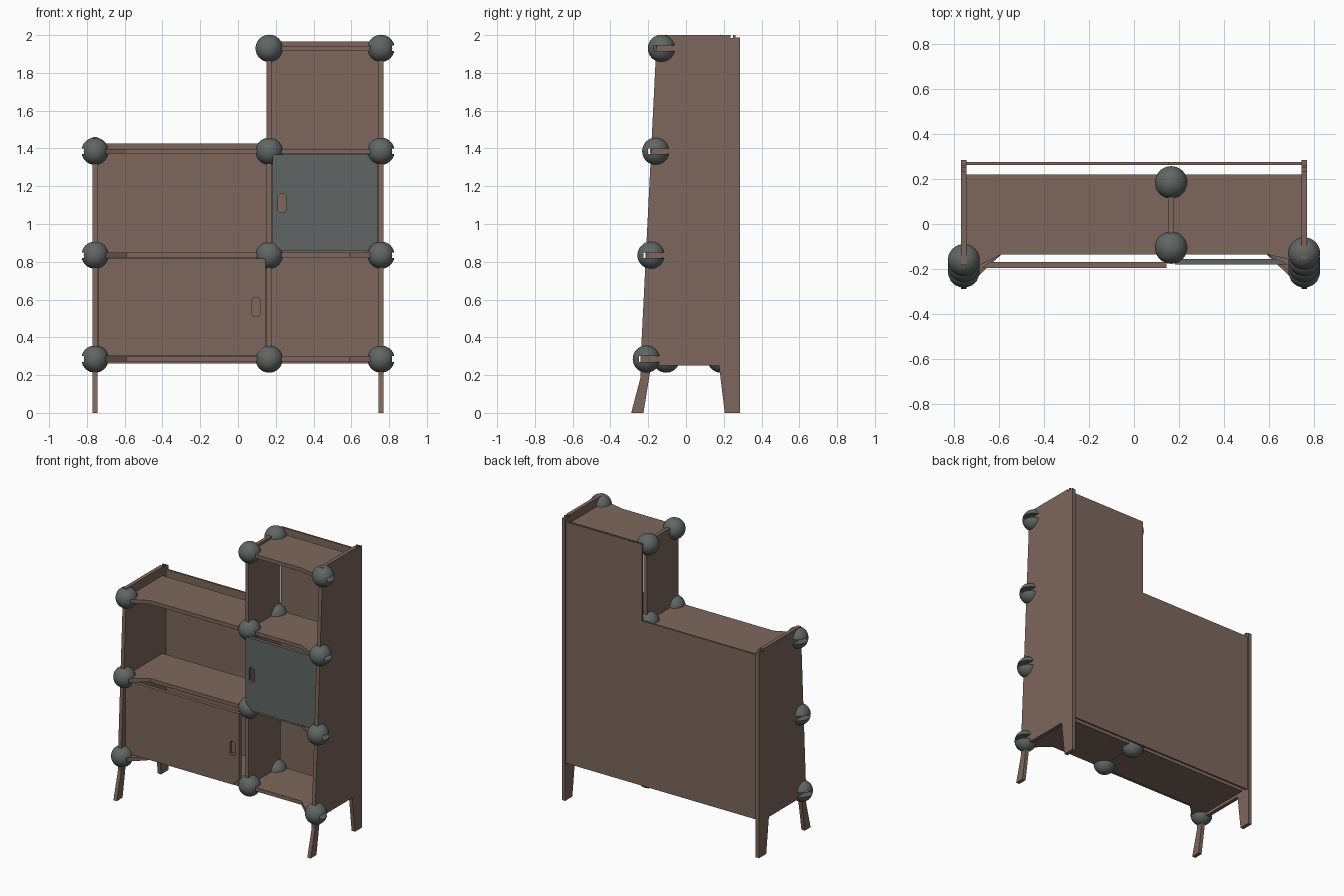
import bpy, bmesh
from mathutils import Matrix, Vector

old = bpy.data.objects.get("Cube")
if old:
    bpy.data.objects.remove(old, do_unlink=True)


def material(name, rgb):
    m = bpy.data.materials.new(name)
    m.use_nodes = True
    color = (*rgb, 1)
    m.diffuse_color = color
    bsdf = m.node_tree.nodes["Principled BSDF"]
    bsdf.inputs["Base Color"].default_value = color
    bsdf.inputs["Roughness"].default_value = 0.7
    return m


BROWN = material("warm brown", (0.205, 0.137, 0.109))
GREY = material("slate grey", (0.118, 0.133, 0.126))
T = 0.026          # board thickness
SIDE_X = 0.757     # side panel centre
MID_X = 0.165      # divider centre
R = 0.072          # ball radius
BACK_Y = 0.22      # rear edge of shelves
# (height, front ball y) for each shelf
LEVELS = [(0.285, -0.21), (0.835, -0.185), (1.385, -0.16), (1.93, -0.13)]


def finish(name, bm, mat):
    bmesh.ops.recalc_face_normals(bm, faces=bm.faces)
    mesh = bpy.data.meshes.new(name)
    bm.to_mesh(mesh)
    bm.free()
    mesh.materials.append(mat)
    ob = bpy.data.objects.new(name, mesh)
    bpy.context.collection.objects.link(ob)
    return ob


def board(name, outline, axis, start, depth, mat=BROWN):
    """Extrude a 2D outline along an axis; the outline uses the other two axes."""
    def point(a, b):
        v = [a, b]
        v.insert(axis, start)
        return Vector(v)
    bm = bmesh.new()
    face = bm.faces.new([bm.verts.new(point(a, b)) for a, b in outline])
    push = Vector((0, 0, 0))
    push[axis] = depth
    ext = bmesh.ops.extrude_face_region(bm, geom=[face])
    bmesh.ops.translate(bm, vec=push, verts=[g for g in ext["geom"] if isinstance(g, bmesh.types.BMVert)])
    return finish(name, bm, mat)


def rect(a0, a1, b0, b1, c=0.0):
    """Rectangle, optionally with all four corners chamfered by c."""
    if not c:
        return [(a0, b0), (a1, b0), (a1, b1), (a0, b1)]
    return [(a0 + c, b0), (a1 - c, b0), (a1, b0 + c), (a1, b1 - c),
            (a1 - c, b1), (a0 + c, b1), (a0, b1 - c), (a0, b0 + c)]


def cut(ob, cutter):
    cutter.hide_render = True
    mod = ob.modifiers.new("cut", "BOOLEAN")
    mod.operation = "DIFFERENCE"
    mod.solver = "EXACT"
    mod.object = cutter
    bpy.ops.object.select_all(action="DESELECT")
    bpy.context.view_layer.objects.active = ob
    ob.select_set(True)
    bpy.ops.object.modifier_apply(modifier=mod.name)
    bpy.data.objects.remove(cutter, do_unlink=True)


# Side panels with splayed legs
def side_panel(name, x, top):
    front_top = -0.24 + 0.05 * (top - 0.285)
    outline = [(0.285, 0), (0.205, 0), (0.175, 0.25), (-0.185, 0.25),
               (-0.225, 0), (-0.29, 0), (-0.24, 0.19), (-0.24, 0.285),
               (front_top, top), (0.235, top), (0.235, top - 0.015),
               (0.25, top - 0.015), (0.25, top), (0.262, top),
               (0.262, top - 0.012), (0.285, top - 0.012)]
    board(name, outline, 0, x - T / 2, T)


side_panel("left_side_panel", SIDE_X, 2.0)
side_panel("right_side_panel", -SIDE_X, 1.46)

# Central divider
board("divider", rect(-0.135, BACK_Y, 0.27, 1.96), 0, MID_X - T / 2, T)

# Back panel, stepped to follow the two heights
xe, xm = SIDE_X - T / 2, MID_X - T / 2
board("back_panel", [(-xe, 0.262), (xe, 0.262), (xe, 1.965), (xm, 1.965), (xm, 1.425), (-xe, 1.425)],
      1, 0.262, 0.013)


# Shelves, with flared tabs reaching the front balls
def shelf(name, z, ball_y, full):
    tip = ball_y - 0.03
    tab = [(xe, BACK_Y), (xe, tip), (0.7, tip), (0.59, -0.135)]
    if full:
        outline = tab + [(-x, y) for x, y in reversed(tab)]
    else:
        outline = tab + [(xm, -0.135), (xm, BACK_Y)]
    board(name, outline, 2, z - T / 2, T)


for i, (z, y) in enumerate(LEVELS):
    shelf(f"shelf_{i + 1}", z, y, i < 3)


# Ball joints
def ball(name, x, y, z, slotted):
    bm = bmesh.new()
    bmesh.ops.create_uvsphere(bm, u_segments=40, v_segments=24, radius=R,
                              matrix=Matrix.Translation((x, y, z)))
    ob = finish(name, bm, GREY)
    if slotted:
        cut(ob, board("slot_cutter", rect(x - 0.1, x + 0.1, y - 0.04, y + 0.1), 2, z - 0.015, 0.03))
    bpy.ops.object.select_all(action="DESELECT")
    bpy.context.view_layer.objects.active = ob
    ob.select_set(True)
    bpy.ops.object.shade_smooth_by_angle()


for i, (z, y) in enumerate(LEVELS):
    ball(f"left_ball_{i + 1}", SIDE_X, y, z, True)
    if i < 3:
        ball(f"right_ball_{i + 1}", -SIDE_X, y, z, True)
    ball(f"divider_front_ball_{i + 1}", MID_X, -0.105, z, False)
    ball(f"divider_back_ball_{i + 1}", MID_X, 0.185, z, False)


# Doors with chamfered lower corners and a finger slot
def door(name, x0, x1, z0, z1, y, grip, mat):
    c = 0.05
    outline = [(x0 + c, z0), (x1 - c, z0), (x1, z0 + c), (x1, z1), (x0, z1), (x0, z0 + c)]
    ob = board(name, outline, 1, y, 0.025, mat)
    gx, gz = grip
    cut(ob, board("grip_cutter", rect(gx - 0.021, gx + 0.021, gz - 0.05, gz + 0.05, 0.01),
                  1, y - 0.05, 0.15, mat))


door("wide_door", -0.742, 0.145, 0.305, 0.818, -0.195, (0.095, 0.56), BROWN)
door("small_door", 0.183, 0.742, 0.857, 1.368, -0.18, (0.232, 1.11), GREY)
